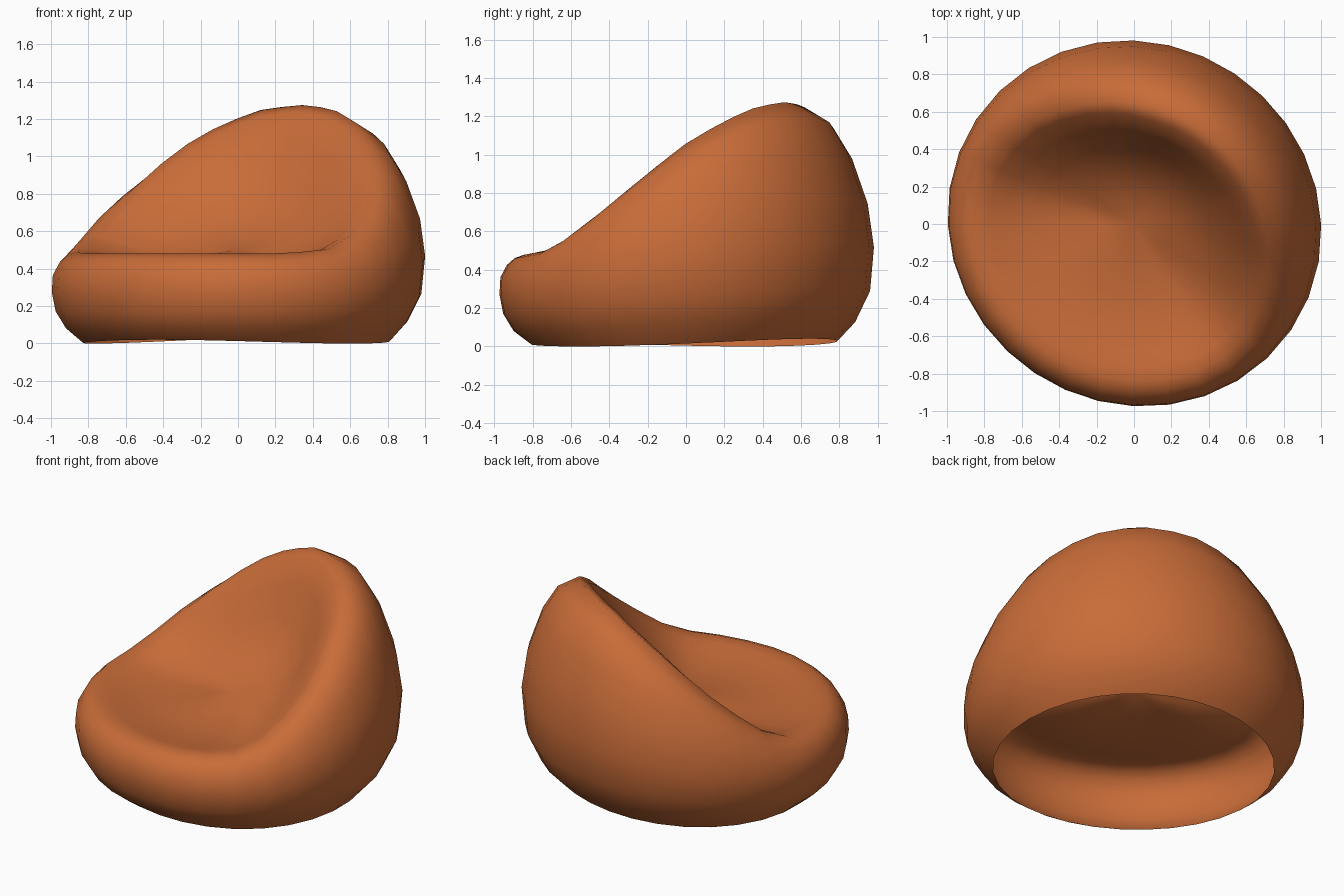
import bpy, bmesh, math

if "Cube" in bpy.data.objects:
    bpy.data.objects.remove(bpy.data.objects["Cube"])

SEG = 32          # segments around
PEAK = math.radians(57)   # direction of the tall backrest

# Rim height by angle (degrees) away from the backrest peak
RIM = [(0, 1.275), (20, 1.255), (40, 1.175), (60, 1.035), (83, .78),
       (100, .585), (112, .505), (130, .48), (180, .48)]

# Outer wall (radius, height) from bottom edge to rim, at the backrest and at the front
HIGH = [(.79, .03), (.88, .13), (.96, .30), (.98, .54), (.945, .78), (.86, 1.03),
        (.765, 1.19), (.63, 1.27)]
LOW = [(.82, .02), (.91, .08), (.965, .17), (.985, .27), (.98, .36), (.945, .425),
       (.905, .46), (.85, .48)]
# Seat side (radius, height) from rim to centre: backrest, arms, front
HIGH_IN = [(.56, 1.23), (.48, 1.08), (.40, .88), (.30, .71), (.16, .575)]
MID_IN = [(.71, .775), (.60, .71), (.48, .63), (.35, .56), (.18, .515)]
LOW_IN = [(.77, .472), (.68, .455), (.54, .44), (.36, .44), (.18, .465)]
MID_T = .4


def rim_height(d):
    for (a, za), (b, zb) in zip(RIM, RIM[1:]):
        if d <= b:
            return za + (zb - za) * (d - a) / (b - a)
    return RIM[-1][1]


def blend(p, q, t):
    return [(a + (c - a) * t, b + (e - b) * t) for (a, b), (c, e) in zip(p, q)]


def section(t):
    if t < MID_T:
        inner = blend(LOW_IN, MID_IN, t / MID_T)
    else:
        inner = blend(MID_IN, HIGH_IN, (t - MID_T) / (1 - MID_T))
    return blend(LOW, HIGH, t) + inner


bm = bmesh.new()
rings = [[] for _ in HIGH + HIGH_IN]
for j in range(SEG):
    az = 2 * math.pi * j / SEG
    dr = abs(math.atan2(math.sin(az - PEAK), math.cos(az - PEAK)))
    t = (rim_height(math.degrees(dr)) - .48) / .79
    # Slightly wider across the arms than front to back
    wide = 1.005 + .012 * math.cos(dr) - .025 * math.cos(2 * dr)
    for i, (r, z) in enumerate(section(t)):
        if i == 0:  # slightly wavy bottom edge
            z = .015 + .01 * math.cos(dr) + .015 * math.cos(2 * dr)
        rings[i].append(bm.verts.new((wide * r * math.cos(az) - .002,
                                      wide * r * math.sin(az) - .004, z)))

# Skin the rings and close the seat; the underside stays open
for lo, hi in zip(rings, rings[1:]):
    for j in range(SEG):
        k = (j + 1) % SEG
        bm.faces.new((lo[j], lo[k], hi[k], hi[j]))
centre = bm.verts.new((0, 0, .505))
for j in range(SEG):
    bm.faces.new((rings[-1][j], rings[-1][(j + 1) % SEG], centre))
for f in bm.faces:
    f.smooth = True

mesh = bpy.data.meshes.new("beanbag_seat")
bm.to_mesh(mesh)
bm.free()
mat = bpy.data.materials.new("burnt orange")
mat.diffuse_color = (.58, .15, .04, 1)
mat.use_nodes = True
mat.node_tree.nodes["Principled BSDF"].inputs["Base Color"].default_value = mat.diffuse_color
mesh.materials.append(mat)
obj = bpy.data.objects.new("beanbag_seat", mesh)
bpy.context.collection.objects.link(obj)
